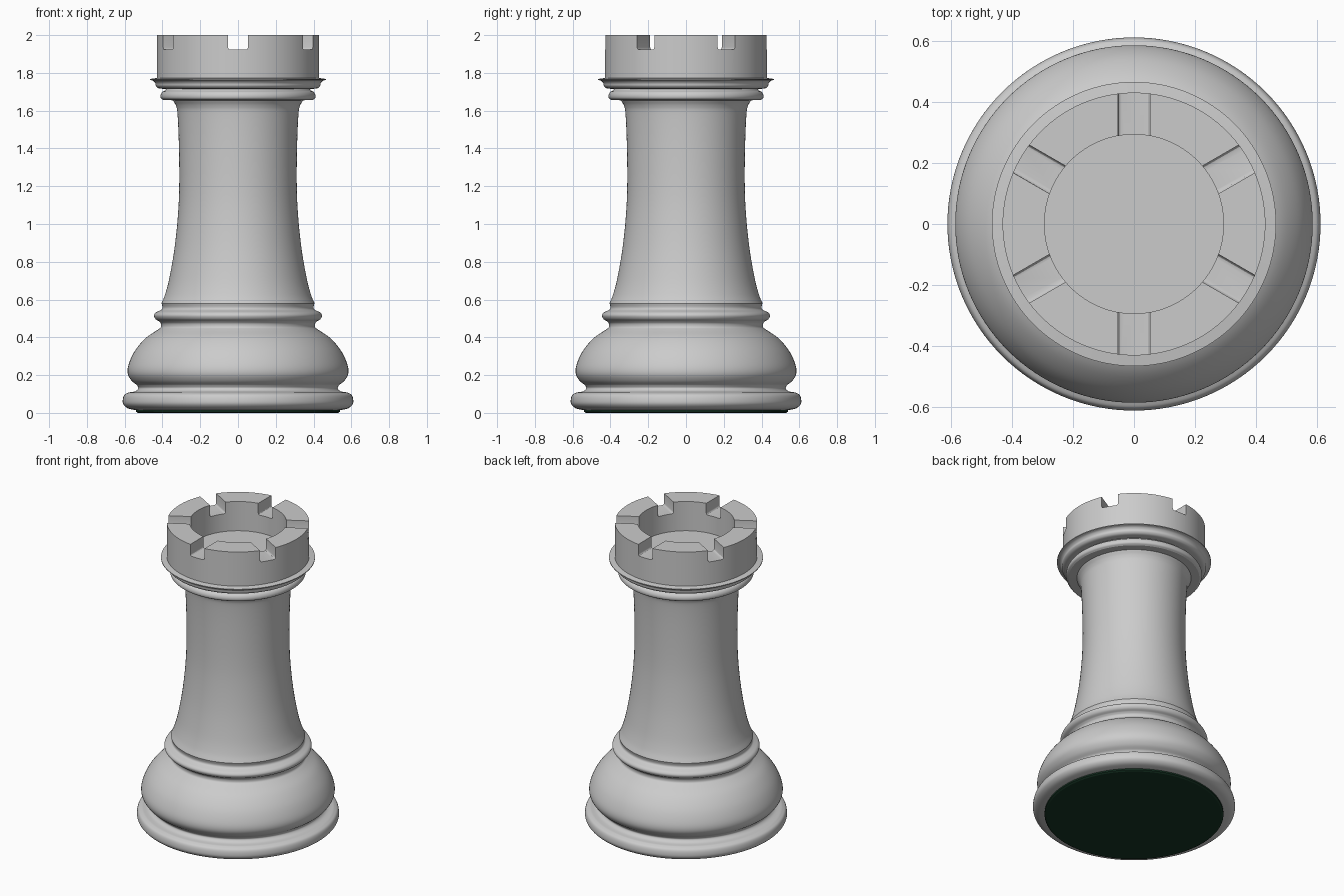
import bpy, bmesh
from math import cos, sin, pi, radians
from mathutils import Vector, Matrix

if "Cube" in bpy.data.objects:
    bpy.data.objects.remove(bpy.data.objects["Cube"])

SEGS = 128


def smooth_run(pts, n=5):
    """Catmull-Rom curve through the points of one moulding."""
    p = [Vector(q) for q in pts]
    if len(p) < 3:
        return p
    p = [2 * p[0] - p[1]] + p + [2 * p[-1] - p[-2]]
    out = []
    for a, b, c, d in zip(p, p[1:], p[2:], p[3:]):
        for i in range(n):
            t = i / n
            out.append(0.5 * (2 * b + (c - a) * t + (2 * a - 5 * b + 4 * c - d) * t * t
                              + (3 * b - a - 3 * c + d) * t ** 3))
    return out + [p[-2]]


def lathe(name, runs):
    """Revolve a profile of smooth runs (radius, z) around the z axis."""
    prof = []
    for run in runs:
        for q in smooth_run(run):
            if not prof or (q - prof[-1]).length > 1e-4:
                prof.append(q)
    bm = bmesh.new()
    rings = []
    for r, z in prof:
        if r < 1e-5:
            rings.append([bm.verts.new((0, 0, z))] * SEGS)
        else:
            rings.append([bm.verts.new((r * cos(2 * pi * i / SEGS), r * sin(2 * pi * i / SEGS), z))
                          for i in range(SEGS)])
    for lo, hi in zip(rings, rings[1:]):
        for i in range(SEGS):
            j = (i + 1) % SEGS
            bm.faces.new(list(dict.fromkeys((lo[i], lo[j], hi[j], hi[i]))))
    bmesh.ops.recalc_face_normals(bm, faces=bm.faces)
    return to_object(name, bm)


def to_object(name, bm):
    me = bpy.data.meshes.new(name)
    bm.to_mesh(me)
    bm.free()
    ob = bpy.data.objects.new(name, me)
    bpy.context.collection.objects.link(ob)
    return ob


def select(ob):
    bpy.ops.object.select_all(action='DESELECT')
    ob.select_set(True)
    bpy.context.view_layer.objects.active = ob


# Turned tower: base, bulge, collars, column, lip and hollow crown
tower = lathe("tower", [
    [(0, 0.015), (0.545, 0.015)],
    [(0.545, 0.015), (0.585, 0.025), (0.607, 0.045), (0.61, 0.07), (0.602, 0.095), (0.58, 0.108)],
    [(0.58, 0.108), (0.545, 0.114), (0.528, 0.13), (0.535, 0.147)],
    [(0.535, 0.147), (0.565, 0.172), (0.584, 0.21), (0.578, 0.26), (0.545, 0.33),
     (0.49, 0.395), (0.425, 0.44)],
    [(0.425, 0.44), (0.409, 0.453), (0.408, 0.472), (0.418, 0.485)],
    [(0.418, 0.485), (0.437, 0.497), (0.445, 0.515), (0.437, 0.53), (0.418, 0.54)],
    [(0.418, 0.54), (0.404, 0.548), (0.4, 0.56), (0.405, 0.58)],
    [(0.405, 0.58), (0.385, 0.63), (0.362, 0.72), (0.335, 0.88), (0.317, 1.06), (0.311, 1.22),
     (0.313, 1.42), (0.32, 1.58), (0.328, 1.625), (0.345, 1.655)],
    [(0.345, 1.655), (0.395, 1.656)],
    [(0.395, 1.656), (0.408, 1.666), (0.41, 1.682), (0.402, 1.698), (0.385, 1.707)],
    [(0.385, 1.707), (0.38, 1.715)],
    [(0.38, 1.715), (0.418, 1.718), (0.434, 1.73), (0.438, 1.745), (0.448, 1.757), (0.465, 1.763)],
    [(0.465, 1.763), (0.465, 1.768)],
    [(0.465, 1.768), (0.43, 1.773)],
    [(0.43, 1.773), (0.43, 2.0)],
    [(0.43, 2.0), (0.293, 2.0)],
    [(0.293, 2.0), (0.293, 1.805)],
    [(0.293, 1.805), (0, 1.805)],
])

# Six radial notches in the crown, with slightly rounded bottom corners
cut = bmesh.new()
for k in range(6):
    box = bmesh.new()
    bmesh.ops.create_cube(box, size=1)
    bmesh.ops.transform(box, verts=box.verts, matrix=Matrix.Translation((0.36, 0, 2.023))
                        @ Matrix.Diagonal((0.32, 0.105, 0.2, 1)))
    low = [e for e in box.edges if all(v.co.z < 2 for v in e.verts)
           and abs(e.verts[0].co.y - e.verts[1].co.y) < 1e-4]
    bmesh.ops.bevel(box, geom=low, offset=0.012, segments=3, profile=0.5, affect='EDGES')
    box.transform(Matrix.Rotation(radians(30 + 60 * k), 4, 'Z'))
    tmp = bpy.data.meshes.new("notch")
    box.to_mesh(tmp)
    box.free()
    cut.from_mesh(tmp)
    bpy.data.meshes.remove(tmp)
cutter = to_object("notch_cutter", cut)
cutter.hide_render = True

select(tower)
mod = tower.modifiers.new("notches", 'BOOLEAN')
mod.operation = 'DIFFERENCE'
mod.solver = 'EXACT'
mod.object = cutter
bpy.ops.object.modifier_apply(modifier=mod.name)
bpy.data.objects.remove(cutter)
bpy.ops.object.shade_smooth_by_angle(angle=radians(30))

# Green felt pad underneath
felt = lathe("felt_pad", [
    [(0, 0), (0.53, 0)],
    [(0.53, 0), (0.54, 0.006)],
    [(0.54, 0.006), (0.54, 0.018)],
    [(0.54, 0.018), (0, 0.018)],
])
mat = bpy.data.materials.new("green_felt")
mat.diffuse_color = (0.008, 0.035, 0.018, 1)
mat.use_nodes = True
mat.node_tree.nodes["Principled BSDF"].inputs["Base Color"].default_value = mat.diffuse_color
felt.data.materials.append(mat)
select(felt)
bpy.ops.object.shade_smooth_by_angle(angle=radians(30))
